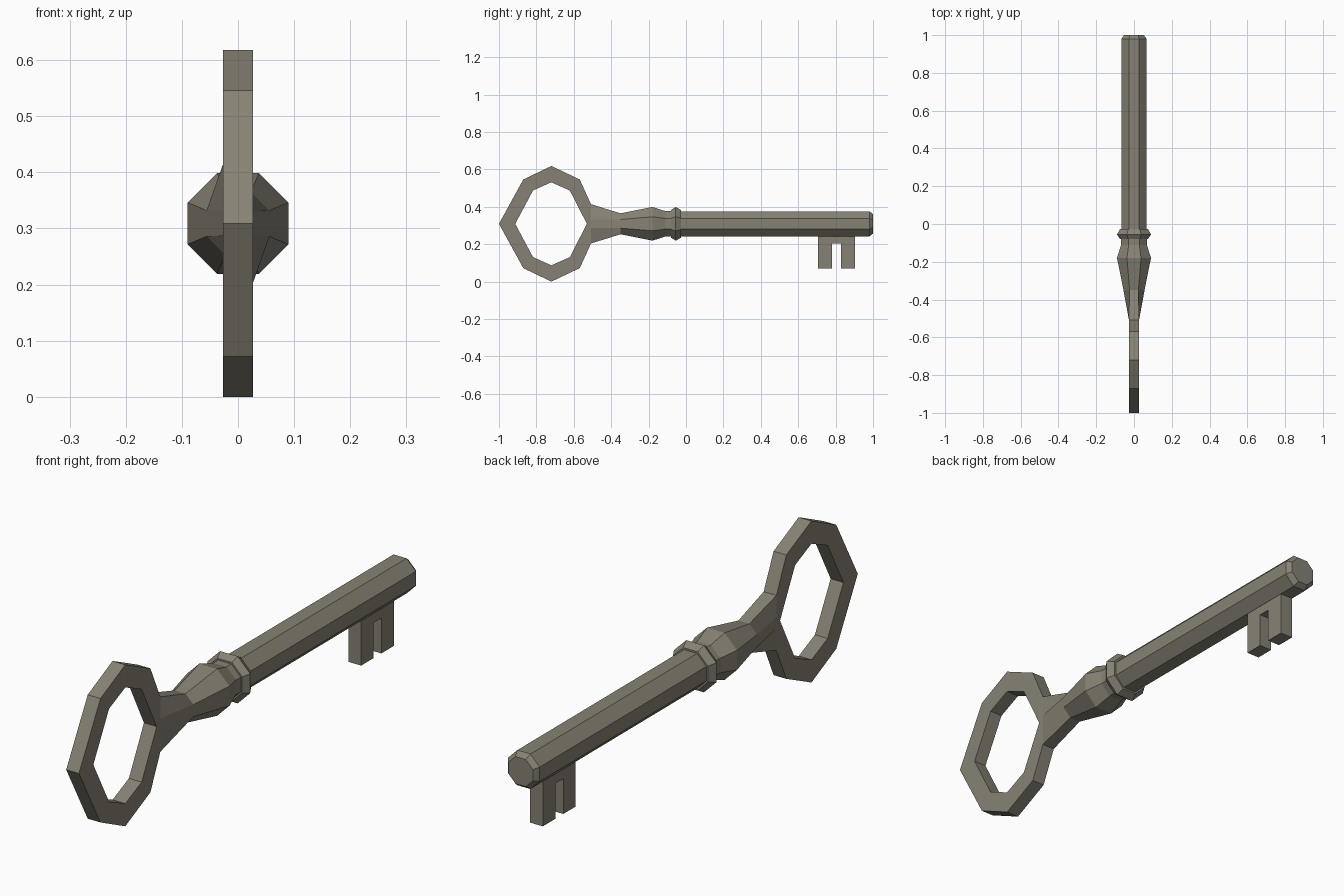
import bpy, bmesh, math

if "Cube" in bpy.data.objects:
    bpy.data.objects.remove(bpy.data.objects["Cube"])

ZC = 0.309      # height of the key's long axis
T = 0.027       # half thickness of flat parts

metal = bpy.data.materials.new("aged grey metal")
metal.diffuse_color = (0.24, 0.222, 0.175, 1)
metal.use_nodes = True
metal.node_tree.nodes["Principled BSDF"].inputs["Base Color"].default_value = metal.diffuse_color


def finish(bm, name):
    bmesh.ops.recalc_face_normals(bm, faces=bm.faces)
    me = bpy.data.meshes.new(name)
    bm.to_mesh(me)
    bm.free()
    me.materials.append(metal)
    ob = bpy.data.objects.new(name, me)
    bpy.context.collection.objects.link(ob)
    return ob


def octagon(y, r):
    # eight-sided section with flats on the axes, starting upper right
    R = r / math.cos(math.pi / 8)
    return [(R * math.cos(a), y, ZC + R * math.sin(a))
            for a in (math.pi / 8 + i * math.pi / 4 for i in range(8))]


def loft(name, sections):
    bm = bmesh.new()
    rings = [[bm.verts.new(p) for p in s] for s in sections]
    for a, b in zip(rings, rings[1:]):
        n = len(a)
        for i in range(n):
            j = (i + 1) % n
            bm.faces.new((a[i], a[j], b[j], b[i]))
    bm.faces.new(rings[0])
    bm.faces.new(rings[-1])
    return finish(bm, name)


# neck, collar and shaft: one lofted octagon, flattening where it meets the bow
flat_end = [(T, -0.508, ZC + 0.022), (T, -0.508, ZC + 0.105),
            (-T, -0.508, ZC + 0.105), (-T, -0.508, ZC + 0.022),
            (-T, -0.508, ZC - 0.022), (-T, -0.508, ZC - 0.105),
            (T, -0.508, ZC - 0.105), (T, -0.508, ZC - 0.022)]
profile = [(-0.35, 0.056), (-0.18, 0.09), (-0.11, 0.068), (-0.08, 0.068),
           (-0.08, 0.074), (-0.055, 0.09), (-0.027, 0.074), (-0.027, 0.067),
           (0.98, 0.067), (1.0, 0.052)]
loft("shaft", [flat_end] + [octagon(y, r) for y, r in profile])

# bow: flat ring from matched outer and inner half outlines, mirrored in z
outer = [(-1.0, 0), (-0.87, 0.237), (-0.72, 0.309), (-0.568, 0.237), (-0.508, 0.105)]
inner = [(-0.913, 0), (-0.818, 0.178), (-0.72, 0.222), (-0.621, 0.178), (-0.53, 0)]


def plate_face(bm, pts):
    lo, hi = ([bm.verts.new((x, y, ZC + z)) for y, z in pts] for x in (-T, T))
    return lo, hi


bm = bmesh.new()
for s in (1, -1):
    olo, ohi = plate_face(bm, [(y, s * z) for y, z in outer])
    ilo, ihi = plate_face(bm, [(y, s * z) for y, z in inner])
    for i in range(4):
        for o, n in ((olo, ilo), (ohi, ihi)):
            bm.faces.new((o[i], o[i + 1], n[i + 1], n[i]))
        for e, f in ((olo, ohi), (ilo, ihi)):
            bm.faces.new((e[i], e[i + 1], f[i + 1], f[i]))
    # web between the hole and the neck
    mid = plate_face(bm, [(-0.508, 0)])
    for o, n, m in ((olo, ilo, mid[0]), (ohi, ihi, mid[1])):
        bm.faces.new((o[4], n[4], m[0]))
bmesh.ops.remove_doubles(bm, verts=bm.verts, dist=0.0005)
finish(bm, "bow")

# bit: notched plate extruded through its thickness
bit = [(0.706, 0.265), (0.706, 0.07), (0.78, 0.07), (0.78, 0.205),
       (0.828, 0.205), (0.828, 0.07), (0.904, 0.07), (0.904, 0.265)]
loft("bit", [[(x, y, z) for y, z in bit] for x in (-T, T)])
